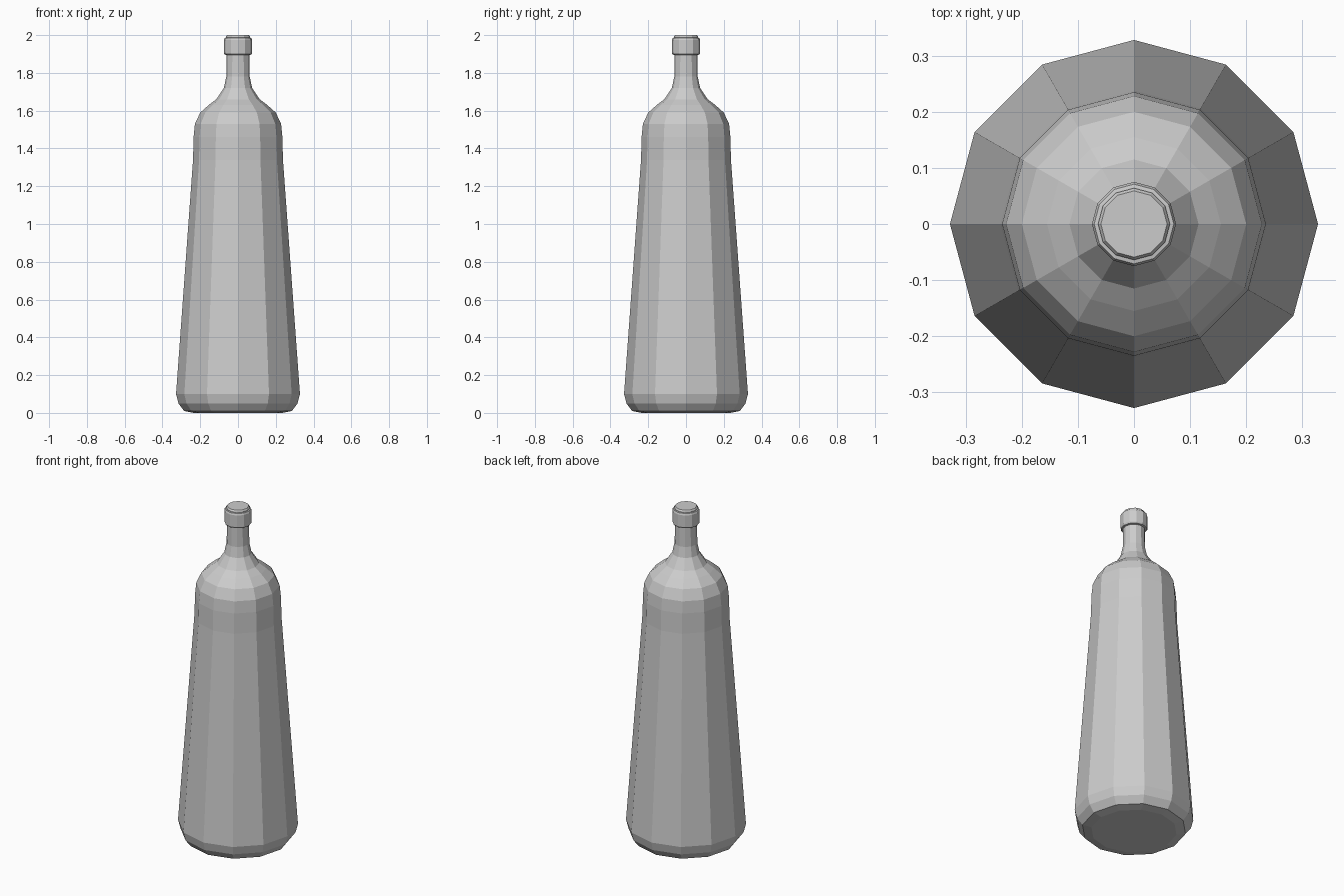
import bpy
import bmesh
from math import cos, sin, tau

SIDES = 12

cube = bpy.data.objects.get("Cube")
if cube:
    bpy.data.objects.remove(cube, do_unlink=True)

grey = bpy.data.materials.new("light grey")
grey.use_nodes = True
colour = (0.6, 0.6, 0.6, 1)
grey.diffuse_color = colour
grey.node_tree.nodes["Principled BSDF"].inputs["Base Color"].default_value = colour


def lathe(name, profile):
    """Turn a (radius, height) profile into a closed, flat-faced solid."""
    bm = bmesh.new()
    rings = []
    for r, z in profile:
        rings.append([bm.verts.new((r * cos(tau * i / SIDES), r * sin(tau * i / SIDES), z))
                      for i in range(SIDES)])
    for low, high in zip(rings, rings[1:]):
        for i in range(SIDES):
            j = (i + 1) % SIDES
            bm.faces.new((low[i], low[j], high[j], high[i]))
    bm.faces.new(rings[0][::-1])
    bm.faces.new(rings[-1])
    mesh = bpy.data.meshes.new(name)
    bm.to_mesh(mesh)
    bm.free()
    mesh.materials.append(grey)
    obj = bpy.data.objects.new(name, mesh)
    bpy.context.collection.objects.link(obj)
    return obj


# Tapered body with rounded foot, domed shoulder and flared neck
lathe("bottle_body", [
    (0.235, 0), (0.285, 0.01), (0.315, 0.05), (0.328, 0.10),
    (0.238, 1.34), (0.235, 1.46), (0.228, 1.53), (0.2, 1.59),
    (0.155, 1.63), (0.115, 1.66), (0.075, 1.72), (0.062, 1.78),
    (0.06, 1.92),
])

# Collar around the mouth, with bevelled edges
lathe("collar", [
    (0.06, 1.895), (0.071, 1.897), (0.075, 1.905),
    (0.075, 1.975), (0.071, 1.985), (0.06, 1.987),
])

# Stopper disc on top
lathe("stopper", [(0.064, 1.98), (0.064, 1.993), (0.059, 2.0)])
